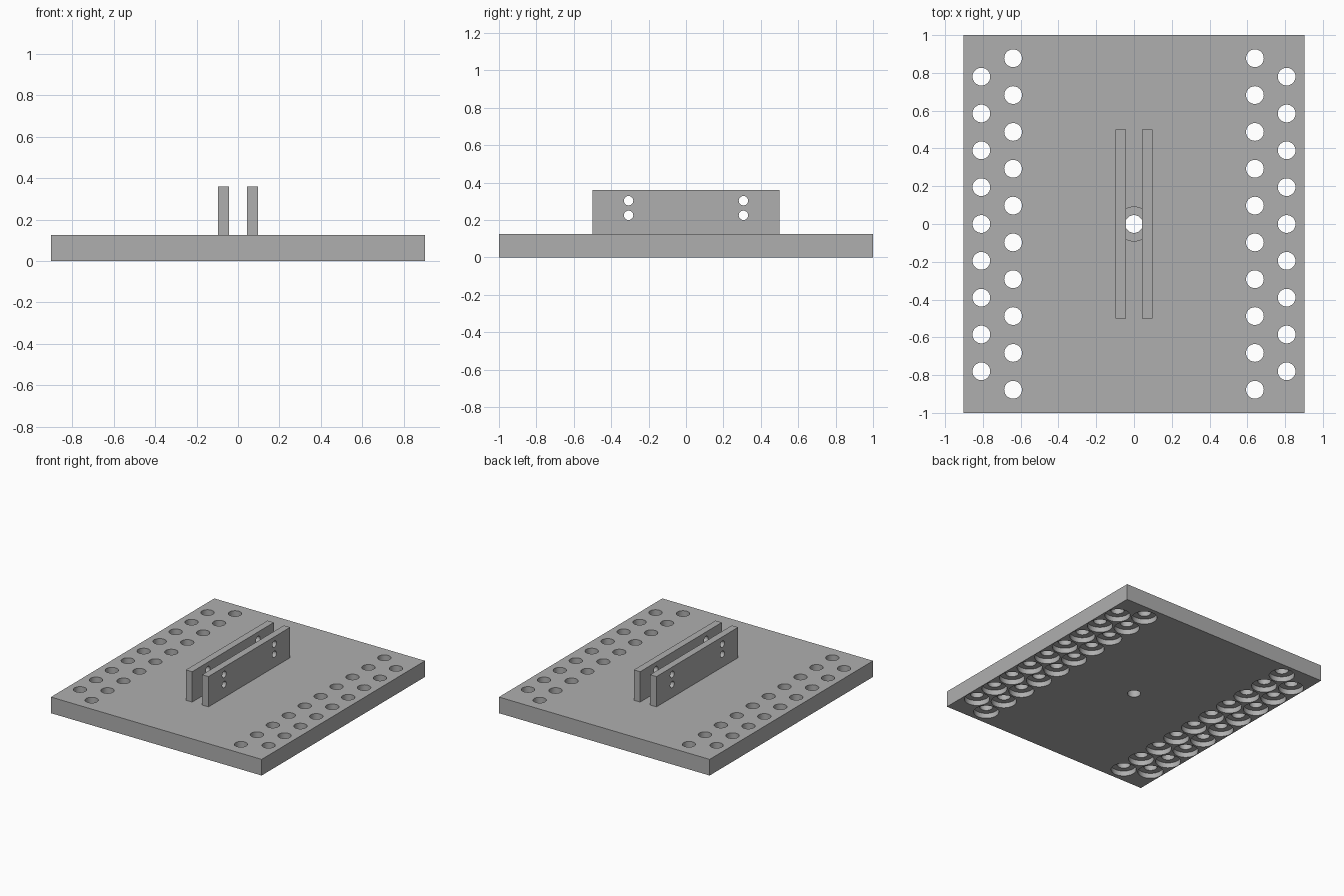
import bpy, bmesh, math
from mathutils import Matrix

if "Cube" in bpy.data.objects:
    bpy.data.objects.remove(bpy.data.objects["Cube"], do_unlink=True)

gray = bpy.data.materials.new("plain gray")
gray.use_nodes = True
COLOUR = (0.43, 0.43, 0.43, 1)
gray.diffuse_color = COLOUR
gray.node_tree.nodes["Principled BSDF"].inputs["Base Color"].default_value = COLOUR

THICK, TOP = 0.125, 0.36        # plate thickness, lug top
HOLE, BORE, DEPTH = 0.047, 0.09, 0.04
PITCH, SIDES = 0.195, 40


def make_object(name, bm):
    bmesh.ops.recalc_face_normals(bm, faces=bm.faces)
    mesh = bpy.data.meshes.new(name)
    bm.to_mesh(mesh)
    bm.free()
    mesh.materials.append(gray)
    obj = bpy.data.objects.new(name, mesh)
    bpy.context.collection.objects.link(obj)
    return obj


def box(name, x0, x1, y, z0, z1):
    bm = bmesh.new()
    bmesh.ops.create_cube(bm, size=1)
    bmesh.ops.scale(bm, vec=(x1 - x0, 2 * y, z1 - z0), verts=bm.verts)
    bmesh.ops.translate(bm, vec=((x0 + x1) / 2, 0, (z0 + z1) / 2), verts=bm.verts)
    return make_object(name, bm)


def add_turned(bm, profile, matrix):
    """Closed solid of revolution from (radius, height) pairs."""
    rings = []
    for r, h in profile:
        angles = [math.tau * i / SIDES for i in range(SIDES)]
        rings.append([bm.verts.new(matrix @ Matrix.Translation(
            (r * math.cos(a), r * math.sin(a), h)).translation) for a in angles])
    for low, high in zip(rings, rings[1:]):
        for i in range(SIDES):
            j = (i + 1) % SIDES
            bm.faces.new((low[i], low[j], high[j], high[i]))
    bm.faces.new(rings[0][::-1])
    bm.faces.new(rings[-1])


def cut(obj, bm):
    cutter = make_object("hole_cutter", bm)
    cutter.hide_render = True
    mod = obj.modifiers.new("holes", "BOOLEAN")
    mod.operation, mod.solver, mod.object = "DIFFERENCE", "EXACT", cutter
    bpy.ops.object.select_all(action="DESELECT")
    bpy.context.view_layer.objects.active = obj
    obj.select_set(True)
    bpy.ops.object.modifier_apply(modifier=mod.name)
    bpy.data.objects.remove(cutter, do_unlink=True)
    bpy.ops.object.shade_smooth_by_angle(angle=math.radians(30))


# Base plate with staggered rows of holes, counterbored from below
plate = box("base_plate", -0.903, 0.903, 1, 0, THICK)
from_below = [(BORE, -0.1), (BORE, DEPTH), (HOLE, DEPTH), (HOLE, THICK + 0.1)]
bm = bmesh.new()
for side in (-1, 1):
    for x, count in ((0.64, 10), (0.808, 9)):
        for i in range(count):
            y = (i - (count - 1) / 2) * PITCH
            add_turned(bm, from_below, Matrix.Translation((side * x, y, 0)))

# Centre hole, counterbored from above
from_above = [(HOLE, -0.1), (HOLE, THICK - DEPTH),
              (BORE, THICK - DEPTH), (BORE, THICK + 0.1)]
add_turned(bm, from_above, Matrix.Identity(4))
cut(plate, bm)

# Pair of upright lugs with cross holes
for name, side in (("left_lug", 1), ("right_lug", -1)):
    x0, x1 = sorted((side * 0.043, side * 0.097))
    lug = box(name, x0, x1, 0.5, THICK, TOP)
    bm = bmesh.new()
    for y in (-0.307, 0.307):
        for z in (0.225, 0.303):
            add_turned(bm, [(0.025, -0.2), (0.025, 0.2)],
                       Matrix.Translation((0, y, z)) @ Matrix.Rotation(math.pi / 2, 4, "Y"))
    cut(lug, bm)
